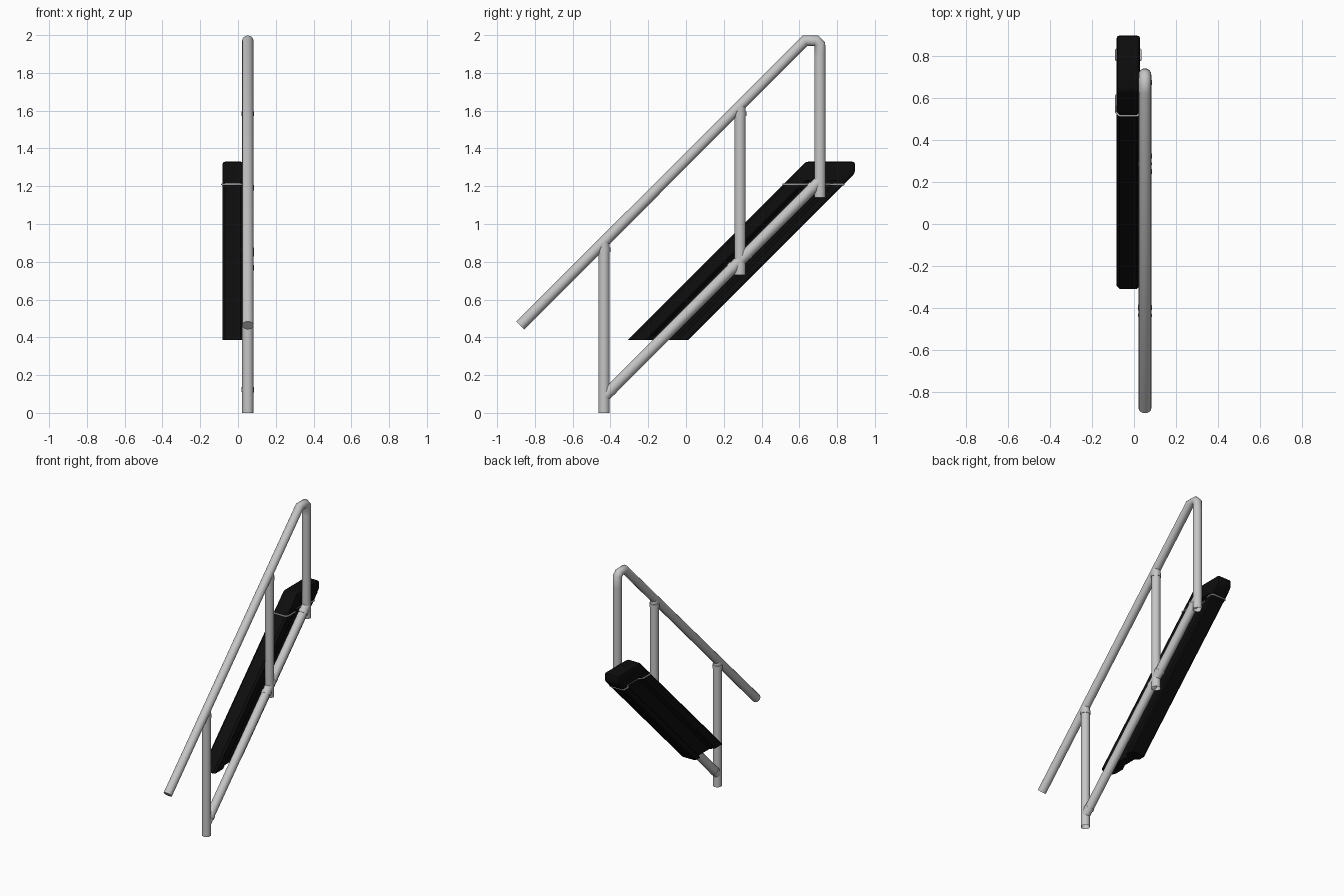
import bpy, bmesh, math
from mathutils import Vector

cube = bpy.data.objects.get("Cube")
if cube:
    bpy.data.objects.remove(cube, do_unlink=True)


def material(name, rgb, rough=0.5):
    m = bpy.data.materials.new(name)
    m.use_nodes = True
    m.diffuse_color = (*rgb, 1)
    bsdf = m.node_tree.nodes["Principled BSDF"]
    bsdf.inputs["Base Color"].default_value = (*rgb, 1)
    bsdf.inputs["Roughness"].default_value = rough
    return m


STEEL = material("light grey steel", (0.56, 0.56, 0.56))
BLACK = material("black rubber", (0.004, 0.004, 0.004))
TRIM = material("pale grey trim", (0.62, 0.62, 0.62))

RAIL_X, RADIUS = 0.052, 0.03
BEAM_X, HALF = -0.027, 0.056


def add_mesh(name, bm, mat, smooth=True):
    bmesh.ops.recalc_face_normals(bm, faces=bm.faces)
    me = bpy.data.meshes.new(name)
    bm.to_mesh(me)
    bm.free()
    me.materials.append(mat)
    ob = bpy.data.objects.new(name, me)
    bpy.context.collection.objects.link(ob)
    if smooth:
        bpy.ops.object.select_all(action='DESELECT')
        bpy.context.view_layer.objects.active = ob
        ob.select_set(True)
        bpy.ops.object.shade_smooth_by_angle(angle=math.radians(35))
    return ob


def tube(name, start, end, radius=RADIUS, hollow=False):
    """Cylinder between two (y, z) points in the rail plane."""
    a, b = Vector((RAIL_X, *start)), Vector((RAIL_X, *end))
    axis = b - a
    bm = bmesh.new()
    bmesh.ops.create_cone(bm, cap_ends=True, segments=32, radius1=radius,
                          radius2=radius, depth=axis.length)
    if hollow:
        bm.faces.ensure_lookup_table()
        cap = min(bm.faces, key=lambda f: f.calc_center_median().z)
        bmesh.ops.inset_region(bm, faces=[cap], thickness=0.009)
        bmesh.ops.translate(bm, verts=cap.verts, vec=(0, 0, 0.06))
    bmesh.ops.rotate(bm, verts=bm.verts, matrix=axis.to_track_quat('Z', 'Y').to_matrix())
    bmesh.ops.translate(bm, verts=bm.verts, vec=(a + b) / 2)
    return add_mesh(name, bm, STEEL)


def wire(name, points, radius, mat, closed=False):
    cu = bpy.data.curves.new(name, 'CURVE')
    cu.dimensions = '3D'
    cu.bevel_depth = radius
    cu.bevel_resolution = 6
    cu.use_fill_caps = True
    sp = cu.splines.new('POLY')
    sp.points.add(len(points) - 1)
    for p, co in zip(sp.points, points):
        p.co = (*co, 1)
    sp.use_cyclic_u = closed
    cu.materials.append(mat)
    ob = bpy.data.objects.new(name, cu)
    bpy.context.collection.objects.link(ob)


# Sloping handrail with the bend at its upper end
path = [(-0.877, 0.463), (0.63, 1.97), (0.69, 1.97), (0.709, 1.95), (0.709, 1.88)]
wire("handrail", [(RAIL_X, y, z) for y, z in path], RADIUS, STEEL)

# Upright posts, open at the foot
tube("back_post", (0.709, 1.14), (0.709, 1.88), hollow=True)
for name, y, foot in (("middle_post", 0.286, 0.73), ("front_post", -0.434, 0.0)):
    top = y + 1.34
    tube(name, (y, foot), (y, top), hollow=True)
    tube(name + "_weld", (y, top - 0.055), (y, top - 0.03), RADIUS + 0.003)

# Lower rail in two lengths between the posts
for name, y0, y1 in (("lower_rail_front", -0.434, 0.286), ("lower_rail_back", 0.286, 0.709)):
    tube(name, (y0, y0 + 0.52), (y1, y1 + 0.52))
    for end, y in (("front", y0 + 0.03), ("back", y1 - 0.045)):
        tube(name + "_weld_" + end, (y, y + 0.52), (y + 0.015, y + 0.535), RADIUS + 0.003)

# Half outline of the beam's level cross-section: two flanges and a narrow web
half = [(HALF - 0.015, 0), (HALF, 0.015), (HALF, 0.095), (HALF - 0.026, 0.12),
        (HALF - 0.026, 0.245), (HALF, 0.265), (HALF, 0.31), (HALF - 0.01, 0.32)]
section = half + [(-x, y) for x, y in reversed(half)]


def section_at(z, grow=0.0):
    return [(BEAM_X + x + math.copysign(grow, x), z - 0.695 + y, z) for x, y in section]


# Sloping beam
bm = bmesh.new()
low, high = ([bm.verts.new(p) for p in section_at(z)] for z in (0.387, 1.25))
count = len(section)
for i in range(count):
    j = (i + 1) % count
    bm.faces.new((low[i], low[j], high[j], high[i]))
bm.faces.new(low)
bm.faces.new(high)
add_mesh("sloping_beam", bm, BLACK, smooth=False)

# Solid cap at the top of the beam
cap = [(0.535, 1.23), (0.855, 1.23), (0.895, 1.27), (0.895, 1.33), (0.635, 1.33)]
bm = bmesh.new()
face = bm.faces.new([bm.verts.new((BEAM_X - HALF, y, z)) for y, z in cap])
res = bmesh.ops.extrude_face_region(bm, geom=[face])
bmesh.ops.translate(bm, vec=(2 * HALF, 0, 0),
                    verts=[g for g in res["geom"] if isinstance(g, bmesh.types.BMVert)])
bmesh.ops.recalc_face_normals(bm, faces=bm.faces)
edges = [e for e in bm.edges if max(v.co.z for v in e.verts) > 1.26]
bmesh.ops.bevel(bm, geom=edges, offset=0.014, segments=2, profile=0.5, affect='EDGES')
add_mesh("beam_cap", bm, BLACK)

# Thin trim band following the beam outline
wire("trim_band", section_at(1.21, 0.002), 0.005, TRIM, closed=True)
